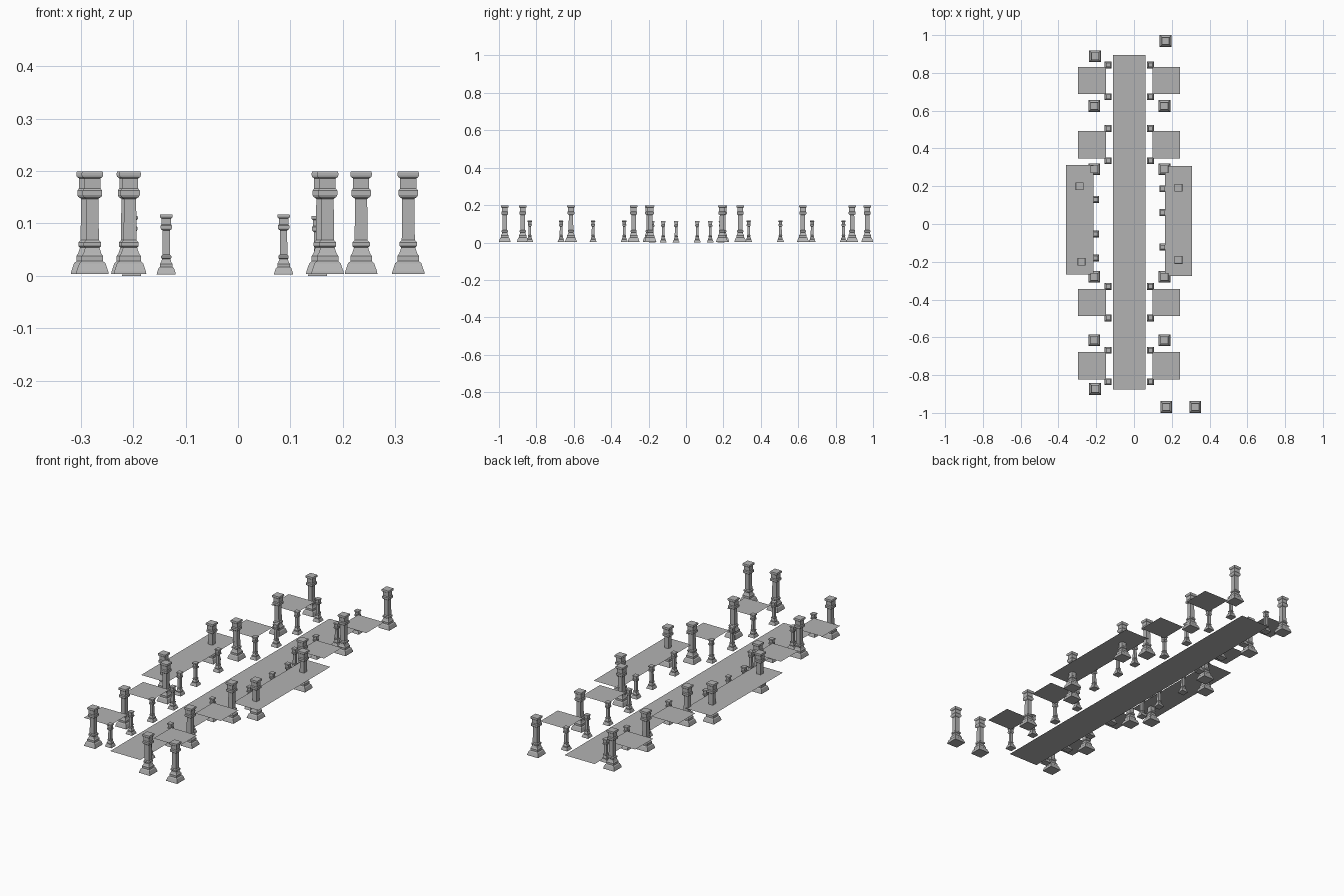
import bpy, bmesh

if "Cube" in bpy.data.objects:
    bpy.data.objects.remove(bpy.data.objects["Cube"])

stone = bpy.data.materials.new("grey stone")
stone.diffuse_color = (0.45, 0.45, 0.45, 1)
stone.use_nodes = True
stone.node_tree.nodes["Principled BSDF"].inputs["Base Color"].default_value = stone.diffuse_color

# Half-width and height of the square pillar, from plinth to capital
PROFILE = [(.031, 0), (.0305, .004), (.025, .02), (.0205, .024), (.0205, .034),
           (.017, .039), (.0135, .05), (.0165, .053), (.0165, .060),
           (.0125, .064), (.0115, .143), (.017, .147), (.0185, .150),
           (.0185, .159), (.0155, .163), (.0155, .182), (.0195, .185),
           (.0205, .188), (.0205, .192), (.0195, .195)]


def finish(name, bm, loc):
    bmesh.ops.recalc_face_normals(bm, faces=bm.faces[:])
    mesh = bpy.data.meshes.new(name)
    bm.to_mesh(mesh)
    bm.free()
    mesh.materials.append(stone)
    ob = bpy.data.objects.new(name, mesh)
    ob.location = loc
    bpy.context.collection.objects.link(ob)
    return ob


def pillar(name, x, y, z, s):
    """Stack square rings along the profile and bridge them."""
    bm = bmesh.new()
    rings = []
    for r, h in PROFILE:
        rings.append([bm.verts.new((a * r * s, b * r * s, h * s))
                      for a, b in ((-1, -1), (1, -1), (1, 1), (-1, 1))])
    for lo, hi in zip(rings, rings[1:]):
        for i in range(4):
            j = (i + 1) % 4
            bm.faces.new((lo[i], lo[j], hi[j], hi[i]))
    bm.faces.new(rings[0][::-1])
    bm.faces.new(rings[-1])
    finish(name, bm, (x, y, z))


def panel(name, x0, x1, y0, y1, z):
    """Thin sheet lying flat."""
    bm = bmesh.new()
    bm.faces.new([bm.verts.new(p) for p in
                  ((x0, y0, 0), (x1, y0, 0), (x1, y1, 0), (x0, y1, 0))])
    ob = finish(name, bm, (0, 0, z))
    if ob.data.polygons[0].normal.z < 0:
        ob.data.flip_normals()


# Central walkway
panel("walkway", -.11, .06, -.875, .895, 0)

# Long side platforms
panel("long_platform_left", -.36, -.215, -.268, .312, .09)
panel("long_platform_right", .163, .307, -.275, .307, .09)

# Square bench tops on both sides
for y in (-.75, -.415, .42, .76):
    panel("bench_top_left", -.296, -.148, y - .072, y + .072, .1)
    panel("bench_top_right", .098, .243, y - .072, y + .072, .1)

# Tall pillars: rows, ends, and those standing in the platforms
for y in (-.615, -.28, .29, .625):
    pillar("tall_pillar_left", -.211, y, .004, 1)
    pillar("tall_pillar_right", .161, y, .004, 1)
for x, y in ((-.206, .888), (-.206, -.873), (.167, .969), (.171, -.969),
             (.325, -.969), (-.288, .2), (-.278, -.2), (.235, .192), (.235, -.19)):
    pillar("tall_pillar", x, y, .004, 1)

# Short posts beside the benches
for y in (-.835, -.668, -.497, -.33, .335, .505, .674, .842):
    pillar("short_post_left", -.137, y, .003, .585)
    pillar("short_post_right", .087, y, .003, .585)

# Short posts beside the long platforms
for y in (.13, -.053, -.18):
    pillar("platform_post_left", -.203, y, 0, .585)
for y in (.187, .06, -.122):
    pillar("platform_post_right", .152, y, 0, .585)
